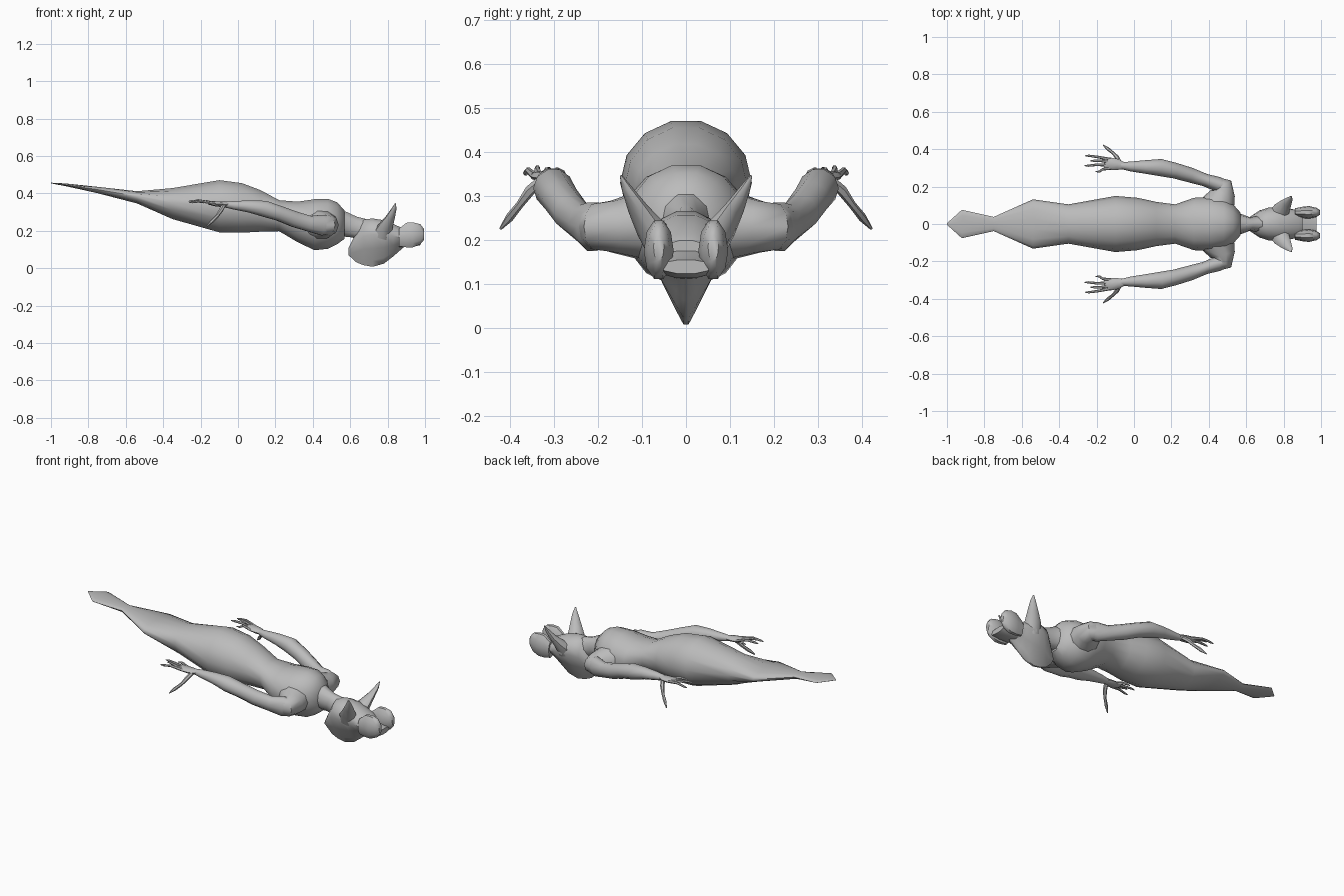
import bpy, bmesh, math
from mathutils import Vector

skin = bpy.data.materials.new("grey_skin")
skin.diffuse_color = (0.5, 0.5, 0.5, 1)


def loft(name, rings):
    """Skin a list of equal-length point rings and cap both ends."""
    bm = bmesh.new()
    vr = [[bm.verts.new(p) for p in r] for r in rings]
    n = len(vr[0])
    for a, b in zip(vr, vr[1:]):
        for i in range(n):
            j = (i + 1) % n
            bm.faces.new((a[i], a[j], b[j], b[i]))
    bm.faces.new(vr[0])
    bm.faces.new(vr[-1])
    bmesh.ops.recalc_face_normals(bm, faces=bm.faces)
    me = bpy.data.meshes.new(name)
    bm.to_mesh(me)
    bm.free()
    me.materials.append(skin)
    ob = bpy.data.objects.new(name, me)
    bpy.context.collection.objects.link(ob)
    bpy.context.view_layer.objects.active = ob
    ob.select_set(True)
    bpy.ops.object.shade_smooth_by_angle(angle=math.radians(50))
    ob.select_set(False)
    return ob


def hull(name, sections, n=14, taper=0.0, yc=0.0):
    """Sections along x: (x, half width, top z, bottom z, widest z)."""
    rings = []
    for x, w, top, bot, mid in sections:
        ring = []
        for i in range(n):
            a = 2 * math.pi * i / n
            s, c = math.sin(a), math.cos(a)
            z = mid + s * ((top - mid) if s > 0 else (mid - bot))
            k = 1 + taper * min(s, 0)
            ring.append((x, yc + w * c * k, z))
        rings.append(ring)
    return loft(name, rings)


def limb(name, pts, side=1, n=8):
    """Tube through (x, y, z, width radius, height radius)."""
    P = [Vector((p[0], p[1] * side, p[2])) for p in pts]
    rings = []
    for i, p in enumerate(pts):
        t = (P[min(i + 1, len(P) - 1)] - P[max(i - 1, 0)]).normalized()
        u = t.cross(Vector((0, 0, 1))).normalized()
        v = u.cross(t)
        rings.append([P[i] + u * p[3] * math.cos(2 * math.pi * k / n)
                      + v * p[4] * math.sin(2 * math.pi * k / n) for k in range(n)])
    return loft(name, rings)


# torso flowing into the tail and flat fluke
hull("body_and_tail", [
    (-1.00, .004, .457, .453, .455), (-.92, .076, .453, .438, .445),
    (-.75, .038, .435, .400, .42), (-.54, .132, .412, .345, .385),
    (-.35, .105, .430, .260, .35), (-.10, .150, .474, .188, .33),
    (.02, .140, .458, .186, .32), (.12, .118, .420, .192, .31),
    (.22, .105, .365, .195, .29), (.32, .140, .358, .135, .26),
    (.41, .145, .372, .092, .24), (.48, .135, .374, .100, .24),
    (.53, .105, .355, .125, .24), (.57, .060, .310, .155, .235)])

# neck
limb("neck", [(.50, 0, .24, .08, .08), (.57, 0, .235, .055, .07),
              (.62, 0, .22, .036, .06), (.70, 0, .20, .05, .06)], n=10)

# head narrowing downwards to the face
hull("head", [
    (.59, .018, .105, .070, .09), (.63, .045, .190, .030, .13),
    (.67, .072, .262, .012, .17), (.72, .088, .268, .003, .18),
    (.78, .092, .258, .020, .18), (.83, .082, .238, .060, .17),
    (.88, .074, .215, .105, .165), (.90, .062, .200, .120, .16)], taper=.72)

# bar joining the two crown knobs
hull("crown_bar", [(.86, .07, .19, .11, .15), (.93, .075, .165, .112, .14),
                   (.975, .06, .155, .122, .14)], n=10)

for s, label in ((1, "left"), (-1, "right")):
    # rounded crown knobs
    hull(label + "_crown_knob", [
        (.86, .022, .212, .115, .17), (.90, .030, .246, .108, .175),
        (.935, .034, .248, .108, .175), (.975, .025, .238, .125, .18),
        (.995, .012, .210, .150, .185)], n=10, yc=s * .062)
    # pointed ears
    limb(label + "_ear", [
        (.775, .045, .185, .055, .050), (.79, .080, .225, .045, .030),
        (.815, .110, .272, .030, .018), (.835, .135, .318, .015, .010),
        (.842, .148, .346, .003, .003)], s)
    # shoulder and arm
    limb(label + "_shoulder", [
        (.43, .04, .235, .11, .10), (.45, .11, .232, .090, .078),
        (.475, .165, .23, .066, .062), (.475, .205, .23, .052, .054),
        (.44, .222, .23, .030, .045)], s, 10)
    limb(label + "_arm", [
        (.50, .195, .23, .030, .045), (.45, .212, .23, .040, .058),
        (.38, .235, .238, .034, .044), (.30, .262, .262, .040, .044),
        (.22, .285, .293, .042, .042), (.14, .302, .318, .046, .045),
        (.06, .305, .330, .036, .034), (-.02, .308, .336, .026, .024),
        (-.07, .312, .340, .018, .016)], s, 10)
    # palm
    limb(label + "_palm", [
        (-.05, .311, .340, .017, .014), (-.09, .318, .342, .030, .015),
        (-.13, .322, .345, .034, .013), (-.16, .322, .349, .026, .008)], s)
    # fingers fanned from the palm
    for i, (y0, y1, x1, z1) in enumerate(((.345, .365, -.262, .352), (.331, .338, -.235, .364),
                                          (.314, .312, -.265, .360), (.298, .280, -.205, .352))):
        ym = (y0 + y1) / 2 + .004
        limb(f"{label}_finger_{i + 1}", [
            (-.125, y0, .345, .009, .009), ((x1 - .13) / 2, ym, .358, .007, .007),
            (x1 + .02, y1, z1, .006, .006), (x1, y1, z1 - .002, .002, .002)], s, 6)
    # long drooping thumb
    limb(label + "_thumb", [
        (-.075, .325, .338, .012, .012), (-.09, .355, .312, .012, .012),
        (-.11, .378, .280, .008, .009), (-.14, .402, .250, .009, .010),
        (-.165, .422, .225, .003, .003)], s, 6)
